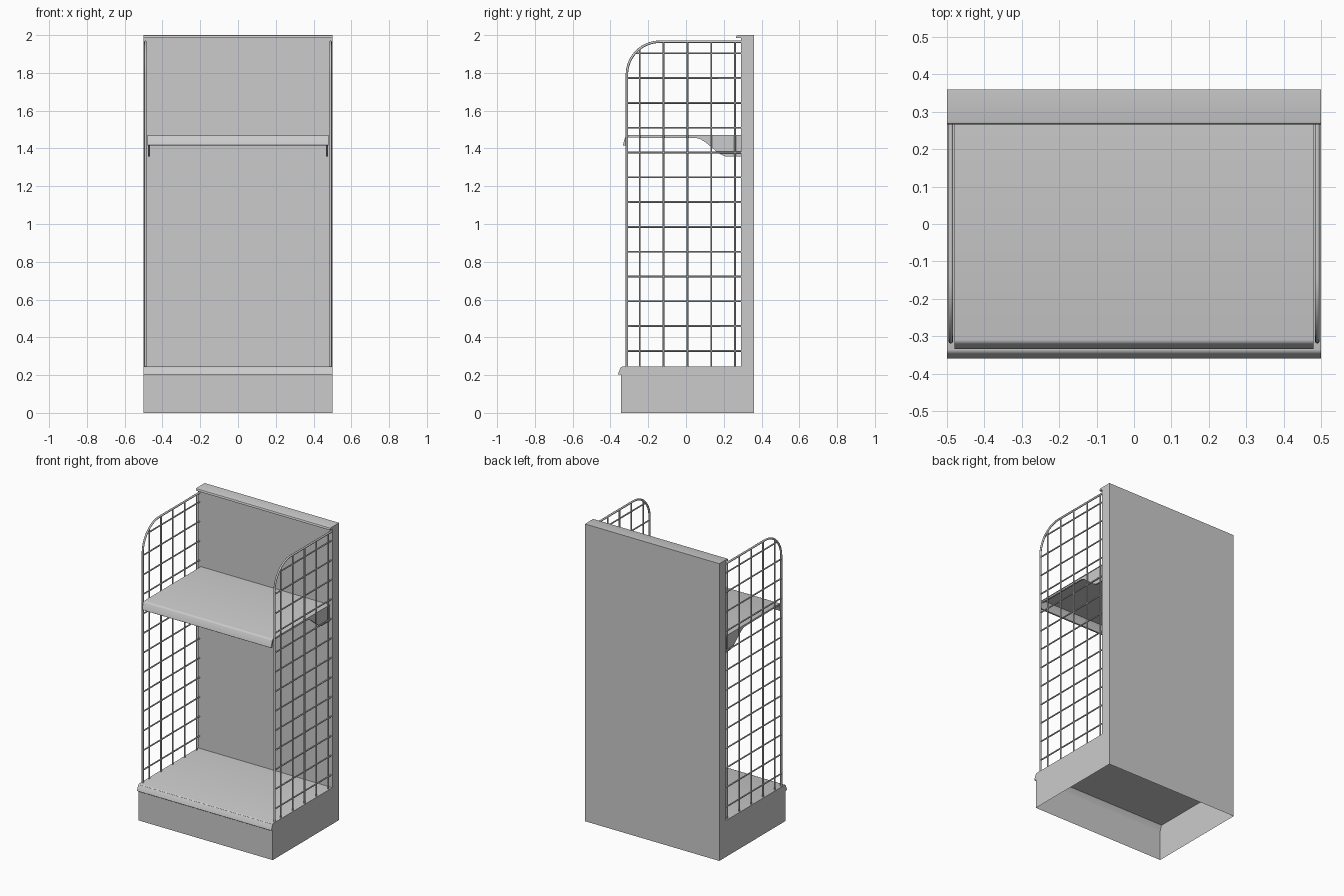
import bpy, bmesh, math

if "Cube" in bpy.data.objects:
    bpy.data.objects.remove(bpy.data.objects["Cube"])


def extrude(name, pts, x0, x1, open_edges=(), smooth=True):
    """Extrude a closed (y, z) profile along x, skipping listed edges."""
    bm = bmesh.new()
    a = [bm.verts.new((x0, y, z)) for y, z in pts]
    b = [bm.verts.new((x1, y, z)) for y, z in pts]
    n = len(pts)
    for i in range(n):
        if i not in open_edges:
            j = (i + 1) % n
            bm.faces.new((a[i], a[j], b[j], b[i]))
    bm.faces.new(a[::-1])
    bm.faces.new(b)
    bmesh.ops.recalc_face_normals(bm, faces=bm.faces[:])
    me = bpy.data.meshes.new(name)
    bm.to_mesh(me)
    bm.free()
    ob = bpy.data.objects.new(name, me)
    bpy.context.collection.objects.link(ob)
    if smooth:
        bpy.context.view_layer.objects.active = ob
        bpy.ops.object.select_all(action='DESELECT')
        ob.select_set(True)
        bpy.ops.object.shade_smooth_by_angle(angle=math.radians(40))
    return ob


def wires(name, paths, radius):
    """Round wires along several 3D paths in one curve object."""
    cu = bpy.data.curves.new(name, 'CURVE')
    cu.dimensions = '3D'
    cu.bevel_depth = radius
    cu.bevel_resolution = 2
    cu.use_fill_caps = True
    for path in paths:
        sp = cu.splines.new('POLY')
        sp.points.add(len(path) - 1)
        for p, co in zip(sp.points, path):
            p.co = (*co, 1)
        sp.use_smooth = True
    ob = bpy.data.objects.new(name, cu)
    bpy.context.collection.objects.link(ob)


BACK, DECK = 0.29, 0.245

# Hollow cabinet: plinth and back panel, open underneath and under the deck
extrude("cabinet_body", [(-0.345, 0), (0.36, 0), (0.36, 1.985), (BACK, 1.985),
                         (BACK, DECK - 0.004), (-0.345, DECK - 0.004)],
        -0.5, 0.5, open_edges=(0, 2, 4), smooth=False)

# Top cap with a rounded front lip
extrude("top_cap", [(0.36, 2), (0.275, 2), (0.269, 1.998), (0.266, 1.993),
                    (0.266, 1.985), (0.36, 1.985)], -0.5, 0.5)


def shelf(name, top, front, width, drop):
    """Thin sheet with a sloping, rounded front lip."""
    extrude(name, [(BACK, top), (front + 0.024, top), (front + 0.017, top - 0.002),
                   (front + 0.012, top - 0.009), (front + 0.001, top - drop + 0.006),
                   (front, top - drop + 0.002), (front + 0.002, top - drop),
                   (front + 0.014, top - drop), (front + 0.024, top - 0.012),
                   (front + 0.03, top - 0.004), (BACK, top - 0.004)], -width, width)


shelf("base_deck", DECK, -0.36, 0.5, 0.043)
shelf("upper_shelf", 1.47, -0.334, 0.48, 0.054)

# Frame outline values for the wire sides
FRONT, TOP, R = -0.313, 1.965, 0.175


def arc_offset(d):
    return math.sqrt(max(R * R - d * d, 0))


for side, s in (("left", -1), ("right", 1)):
    # Shelf bracket with an S-shaped lower edge
    curve = [(0.05 + 0.17 * t, 1.455 - 0.098 * (3 * t * t - 2 * t ** 3))
             for t in (i / 12 for i in range(13))]
    extrude(side + "_bracket", [(BACK, 1.467), (-0.31, 1.467), (-0.31, 1.457)]
            + curve + [(BACK, 1.357)], s * 0.466, s * 0.477)

    # Bent outer rod
    x = s * 0.49
    bend = [(x, FRONT + R - R * math.cos(a), TOP - R + R * math.sin(a))
            for a in (math.pi / 2 * i / 14 for i in range(15))]
    wires(side + "_frame_rod", [[(x, FRONT, DECK - 0.003)] + bend + [(x, BACK, TOP)]], 0.0065)

    # Wire grid trimmed to the rod outline
    grid = []
    for i in range(13):
        z = 0.328 + i * 0.1313
        y = FRONT + R - arc_offset(max(z - (TOP - R), 0))
        grid.append([(x, y, z), (x, BACK, z)])
    for i in range(5):
        y = -0.245 + i * 0.1262
        z = TOP - R + arc_offset(max(FRONT + R - y, 0))
        grid.append([(x, y, DECK - 0.003), (x, y, z)])
    wires(side + "_wire_grid", grid, 0.0048)
